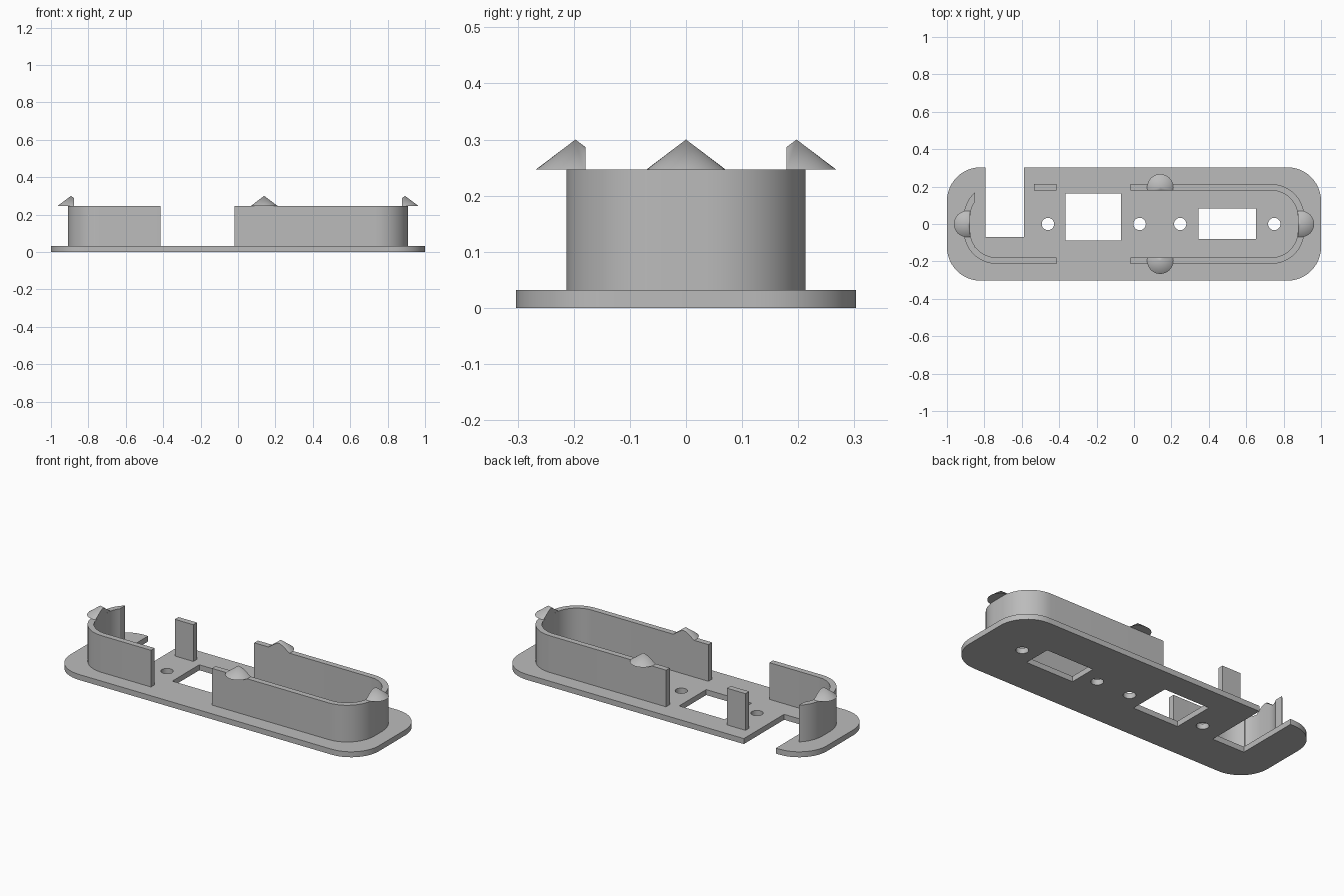
import bpy
import bmesh
from math import sin, cos, pi, radians

cube = bpy.data.objects.get("Cube")
if cube:
    bpy.data.objects.remove(cube, do_unlink=True)

grey = bpy.data.materials.new("plain grey")
grey.use_nodes = True
grey.diffuse_color = (0.5, 0.5, 0.5, 1)
grey.node_tree.nodes["Principled BSDF"].inputs["Base Color"].default_value = (0.5, 0.5, 0.5, 1)

PLATE_TOP, WALL_TOP, CLIP_TOP = 0.032, 0.247, 0.30
OUT_X, OUT_Y, WALL = 0.91, 0.213, 0.034


def finish(name, bm):
    bmesh.ops.recalc_face_normals(bm, faces=bm.faces)
    mesh = bpy.data.meshes.new(name)
    bm.to_mesh(mesh)
    bm.free()
    mesh.materials.append(grey)
    obj = bpy.data.objects.new(name, mesh)
    bpy.context.collection.objects.link(obj)
    return obj


def prism(name, outline, z0, z1):
    """Extrude a closed outline upward."""
    bm = bmesh.new()
    face = bm.faces.new([bm.verts.new((x, y, z0)) for x, y in outline])
    top = bmesh.ops.extrude_face_region(bm, geom=[face])["geom"]
    verts = [v for v in top if isinstance(v, bmesh.types.BMVert)]
    bmesh.ops.translate(bm, verts=verts, vec=(0, 0, z1 - z0))
    return finish(name, bm)


def rounded(hx, hy, r, steps=12):
    pts = []
    for i, (sx, sy) in enumerate([(1, 1), (-1, 1), (-1, -1), (1, -1)]):
        for k in range(steps + 1):
            a = (i + k / steps) * pi / 2
            pts.append((sx * (hx - r) + r * cos(a), sy * (hy - r) + r * sin(a)))
    return pts


def box(x0, x1, y0, y1, z0=-0.1, z1=0.5):
    return prism("cutter", [(x0, y0), (x1, y0), (x1, y1), (x0, y1)], z0, z1)


def disc(x, y, r, n=32):
    pts = [(x + r * cos(2 * pi * k / n), y + r * sin(2 * pi * k / n)) for k in range(n)]
    return prism("cutter", pts, -0.1, 0.5)


def cut(obj, cutters):
    bpy.context.view_layer.objects.active = obj
    for c in cutters:
        c.hide_render = True
        mod = obj.modifiers.new("cut", 'BOOLEAN')
        mod.operation = 'DIFFERENCE'
        mod.solver = 'EXACT'
        mod.object = c
        bpy.ops.object.modifier_apply(modifier=mod.name)
        bpy.data.objects.remove(c, do_unlink=True)


def smooth(obj):
    bpy.ops.object.select_all(action='DESELECT')
    obj.select_set(True)
    bpy.context.view_layer.objects.active = obj
    bpy.ops.object.shade_smooth_by_angle(angle=radians(30))


# Base plate with notch, two windows and four screw holes
plate = prism("base_plate", rounded(1.0, 0.303, 0.18), 0, PLATE_TOP)
cut(plate, [box(-0.795, -0.587, -0.07, 0.5),
            box(-0.365, -0.07, -0.087, 0.163),
            box(0.345, 0.652, -0.081, 0.083)]
    + [disc(x, 0, 0.033) for x in (-0.46, 0.03, 0.247, 0.75)])
smooth(plate)

# Upright rim, with a gap in the middle and clearance around the notch
rim = prism("rim_wall", rounded(OUT_X, OUT_Y, 0.175), PLATE_TOP, WALL_TOP)
inside = prism("cutter", rounded(OUT_X - WALL, OUT_Y - WALL, 0.141), -0.1, 0.5)
cut(rim, [inside, box(-0.415, -0.02, -0.5, 0.5), box(-0.85, -0.535, -0.125, 0.5)])
smooth(rim)


# Snap clips: cones centred on the rim, trimmed flush with its inner face
def clip(name, x, y, trim):
    bm = bmesh.new()
    bmesh.ops.create_cone(bm, cap_ends=True, segments=32, radius1=0.07, radius2=0,
                          depth=CLIP_TOP - WALL_TOP)
    bmesh.ops.translate(bm, verts=bm.verts, vec=(x, y, (CLIP_TOP + WALL_TOP) / 2))
    obj = finish(name, bm)
    cut(obj, [box(*trim)])
    smooth(obj)


in_x, in_y = OUT_X - WALL, OUT_Y - WALL
clip("front_clip", 0.14, -0.197, (-0.5, 0.5, -in_y, 0.5))
clip("back_clip", 0.14, 0.197, (-0.5, 0.5, -0.5, in_y))
clip("left_clip", 0.893, 0, (0.5, in_x, -0.5, 0.5))
clip("right_clip", -0.893, 0, (-in_x, -0.5, -0.5, 0.5))
